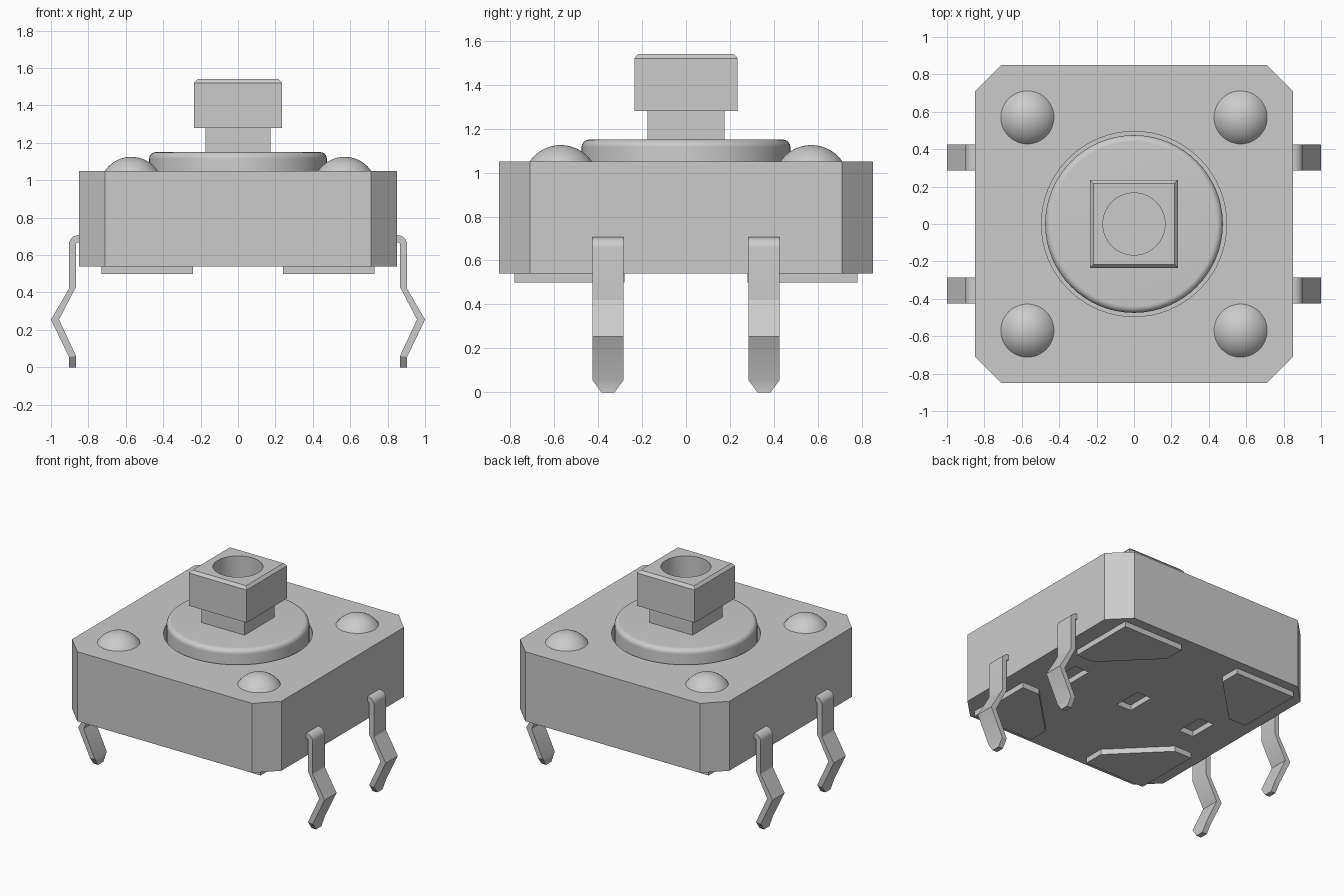
import bpy
import bmesh
from math import sin, cos, pi, sqrt, radians

cube = bpy.data.objects.get("Cube")
if cube:
    bpy.data.objects.remove(cube, do_unlink=True)

grey = bpy.data.materials.new("light_grey")
grey.use_nodes = True
GREY = (0.6, 0.6, 0.6, 1)
grey.diffuse_color = GREY
for node in grey.node_tree.nodes:
    if node.type == 'BSDF_PRINCIPLED':
        node.inputs["Base Color"].default_value = GREY


def loft(name, rings, smooth=False):
    """Skin a stack of equal-length rings and close both ends."""
    bm = bmesh.new()
    loops = [[bm.verts.new(p) for p in ring] for ring in rings]
    n = len(loops[0])
    for a, b in zip(loops, loops[1:]):
        for i in range(n):
            j = (i + 1) % n
            bm.faces.new((a[i], a[j], b[j], b[i]))
    bm.faces.new(loops[0][::-1])
    bm.faces.new(loops[-1])
    bmesh.ops.recalc_face_normals(bm, faces=bm.faces)
    mesh = bpy.data.meshes.new(name)
    bm.to_mesh(mesh)
    bm.free()
    mesh.materials.append(grey)
    obj = bpy.data.objects.new(name, mesh)
    bpy.context.collection.objects.link(obj)
    if smooth:
        smooth_object(obj)
    return obj


def activate(obj):
    bpy.ops.object.select_all(action='DESELECT')
    obj.select_set(True)
    bpy.context.view_layer.objects.active = obj


def smooth_object(obj):
    activate(obj)
    bpy.ops.object.shade_smooth_by_angle(angle=radians(30))


def prism(name, outline, z0, z1):
    return loft(name, [[(x, y, z) for x, y in outline] for z in (z0, z1)])


def rect(hx, hy, cx=0, cy=0):
    return [(cx - hx, cy - hy), (cx + hx, cy - hy), (cx + hx, cy + hy), (cx - hx, cy + hy)]


def lathe(name, profile, cx=0, cy=0, n=64, smooth=True):
    rings = [[(cx + r * cos(2 * pi * i / n), cy + r * sin(2 * pi * i / n), z)
              for i in range(n)] for r, z in profile]
    return loft(name, rings, smooth)


def cut(obj, cutters):
    for c in cutters:
        mod = obj.modifiers.new("cut", 'BOOLEAN')
        mod.operation = 'DIFFERENCE'
        mod.solver = 'EXACT'
        mod.object = c
        activate(obj)
        bpy.ops.object.modifier_apply(modifier=mod.name)
        bpy.data.objects.remove(c, do_unlink=True)
    smooth_object(obj)


# Housing: chamfered block with a round well on top and three slots below
A, B, BOTTOM, TOP = 0.85, 0.71, 0.54, 1.05
octagon = [(B, -A), (A, -B), (A, B), (B, A), (-B, A), (-A, B), (-A, -B), (-B, -A)]
housing = prism("housing", octagon, BOTTOM, TOP)
cutters = [lathe("well_cutter", [(0.495, 0.85), (0.495, 1.2)], smooth=False)]
for x in (-0.54, 0, 0.54):
    cutters.append(prism("slot_cutter", rect(0.06, 0.105, x), 0.4, BOTTOM + 0.04))
cut(housing, cutters)

# Round collar with a rolled top edge
R, ROLL = 0.475, 0.035
profile = [(R, 0.845)]
for i in range(9):
    t = i * pi / 16
    profile.append((R - ROLL + ROLL * cos(t), 1.15 - ROLL + ROLL * sin(t)))
lathe("collar", profile)

# Square plunger neck and its hollow, chamfered head
prism("plunger_neck", rect(0.175, 0.175), 1.14, 1.285)
head = loft("plunger_head", [[(x, y, z) for x, y in rect(h, h)]
                             for h, z in ((0.235, 1.28), (0.235, 1.52), (0.217, 1.54))])
cut(head, [lathe("bore_cutter", [(0.166, 1.33), (0.166, 1.6)], smooth=False)])

# Corner rivets: shallow spherical caps
CAP_R, CAP_H = 0.142, 0.075
sphere = (CAP_R ** 2 + CAP_H ** 2) / (2 * CAP_H)
dome = []
for i in range(11):
    z = CAP_H * sin(i / 10 * pi / 2)
    dome.append((max(sqrt(max(sphere ** 2 - (z + sphere - CAP_H) ** 2, 0)), 0.002), TOP + z))
dome.insert(0, (CAP_R, TOP - 0.01))

# Five-sided foot pad in one corner
pad = [(0.73, 0.78), (0.24, 0.78), (0.24, 0.63), (0.59, 0.28), (0.73, 0.28)]

# Bent leg as pairs of inner and outer points, rounded at the shoulder
leg = [((0.84, 0.668), (0.84, 0.706))]
for i in range(9):
    t = pi / 2 - i * pi / 16
    leg.append(tuple((0.854 + r * cos(t), 0.656 + r * sin(t)) for r in (0.012, 0.05)))
leg += [((0.866, 0.43), (0.904, 0.42)), ((0.957, 0.255), (1.0, 0.255)),
        ((0.866, 0.06), (0.904, 0.055)), ((0.866, 0), (0.904, 0))]

# Repeat rivets, pads and legs at the four corners
for sx, side in ((1, "left"), (-1, "right")):
    for sy, end in ((-1, "front"), (1, "back")):
        tag = f"{end}_{side}"
        lathe("rivet_" + tag, dome, sx * 0.57, sy * 0.57, n=48)
        prism("foot_pad_" + tag, [(sx * x, sy * y) for x, y in pad], 0.5, BOTTOM + 0.005)
        rings = []
        for k, (p, q) in enumerate(leg):
            w = 0.03 if k == len(leg) - 1 else 0.07
            c = sy * 0.355
            rings.append([(sx * p[0], c - w, p[1]), (sx * q[0], c - w, q[1]),
                          (sx * q[0], c + w, q[1]), (sx * p[0], c + w, p[1])])
        loft("leg_" + tag, rings, smooth=True)
